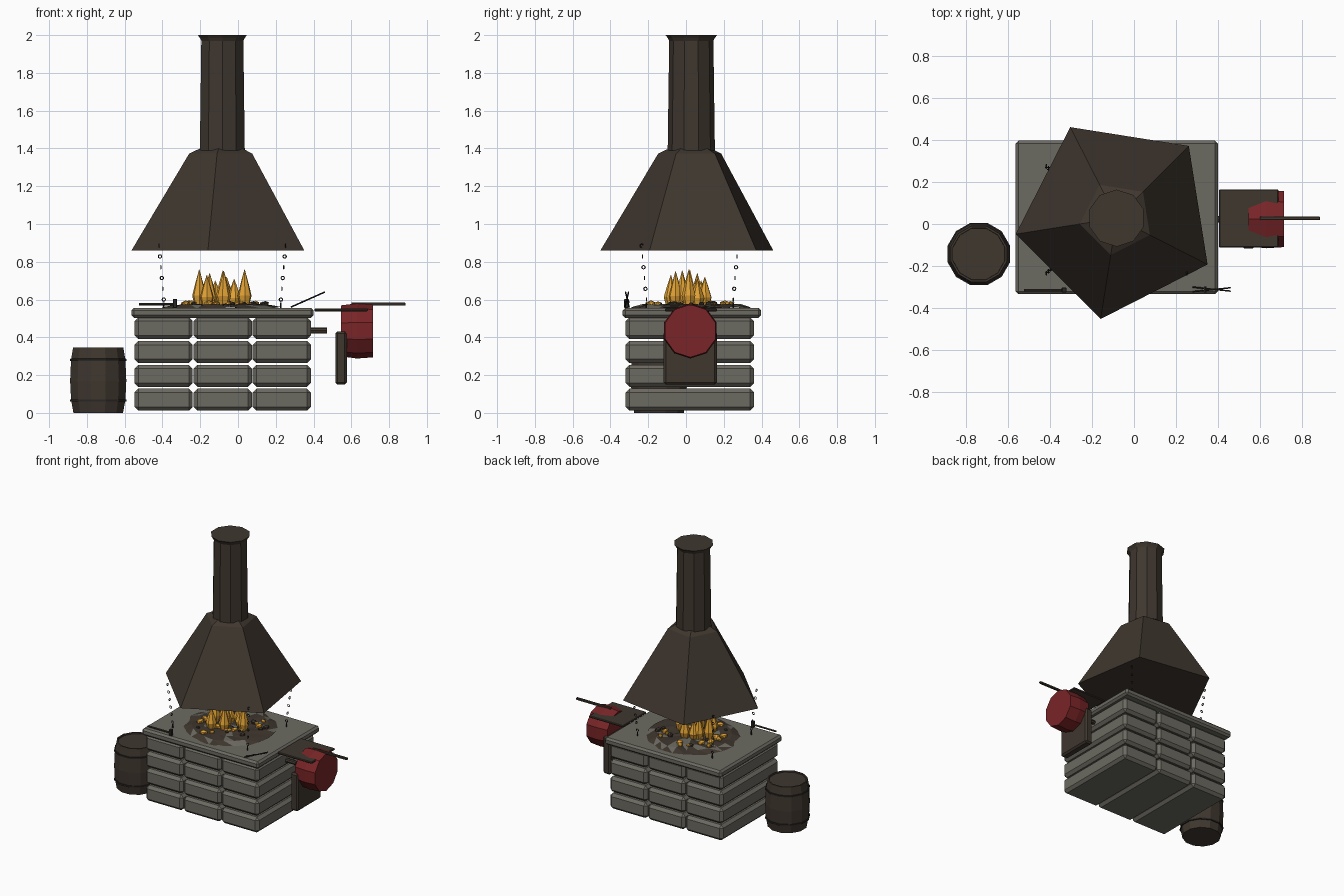
import bpy, bmesh, math, random
from mathutils import Matrix, Vector

random.seed(7)
if "Cube" in bpy.data.objects:
    bpy.data.objects.remove(bpy.data.objects["Cube"])


def material(name, r, g, b):
    m = bpy.data.materials.new(name)
    m.use_nodes = True
    m.diffuse_color = (r, g, b, 1)
    bsdf = next(n for n in m.node_tree.nodes if n.type == 'BSDF_PRINCIPLED')
    bsdf.inputs["Base Color"].default_value = (r, g, b, 1)
    return m


STONE = material("grey stone", 0.15, 0.145, 0.12)
BROWN = material("dark brown", 0.05, 0.038, 0.028)
IRON = material("black iron", 0.022, 0.02, 0.018)
RED = material("red leather", 0.19, 0.018, 0.02)
FLAME = material("fire orange", 0.75, 0.36, 0.035)


def finish(name, bm, *mats):
    bmesh.ops.recalc_face_normals(bm, faces=bm.faces)
    me = bpy.data.meshes.new(name)
    bm.to_mesh(me)
    bm.free()
    for m in mats:
        me.materials.append(m)
    ob = bpy.data.objects.new(name, me)
    bpy.context.collection.objects.link(ob)
    return ob


def box(name, lo, hi, mat, bevel=0):
    lo, hi = Vector(lo), Vector(hi)
    bm = bmesh.new()
    bmesh.ops.create_cube(bm, size=1, matrix=Matrix.Translation((lo + hi) / 2)
                          @ Matrix.Diagonal((*(hi - lo), 1)))
    if bevel:
        bmesh.ops.bevel(bm, geom=bm.edges[:], offset=bevel, segments=1,
                        affect='EDGES', profile=0.5)
    return finish(name, bm, mat)


def loft(name, rings, sides, centre, mat, phase=0, along_x=False):
    """Stack of regular polygons given as (height, radius), capped at both ends."""
    bm = bmesh.new()
    loops = []
    for h, r in rings:
        loop = []
        for i in range(sides):
            a = math.radians(phase) + math.tau * i / sides
            u, v = r * math.cos(a), r * math.sin(a)
            p = Vector((h, u, v)) if along_x else Vector((u, v, h))
            loop.append(bm.verts.new(p + Vector(centre)))
        loops.append(loop)
    for a, b in zip(loops, loops[1:]):
        for i in range(sides):
            j = (i + 1) % sides
            bm.faces.new((a[i], a[j], b[j], b[i]))
    bm.faces.new(loops[0])
    bm.faces.new(loops[-1])
    return finish(name, bm, mat)


def rod(name, a, b, radius, mat, sides=6):
    a, b = Vector(a), Vector(b)
    bm = bmesh.new()
    turn = (b - a).to_track_quat('Z', 'Y').to_matrix().to_4x4()
    bmesh.ops.create_cone(bm, cap_ends=True, segments=sides, radius1=radius,
                          radius2=radius, depth=(b - a).length,
                          matrix=Matrix.Translation((a + b) / 2) @ turn)
    return finish(name, bm, mat)


CX, CY = -0.083, 0.028

# Hearth: long stone blocks running front to back, with a slab on top
for row in range(4):
    for col in range(3):
        x, z = -0.548 + col * 0.313, 0.012 + row * 0.126
        box("hearth_block", (x, -0.32, z), (x + 0.308, 0.36, z + 0.116), STONE, 0.02)
box("hearth_slab", (-0.565, -0.335, 0.503), (0.4, 0.398, 0.556), STONE, 0.014)

# Hood and chimney
loft("hood", [(0.86, 0.487), (1.372, 0.178), (1.4, 0.12)], 5, (CX, CY, 0), BROWN, 117)
loft("chimney", [(1.39, 0.125), (1.97, 0.117), (1.985, 0.125), (2.0, 0.136)],
     10, (CX, CY, 0), BROWN, 18)

# Rough bed of coals with patches of ash
bm = bmesh.new()
N = 22
middle = bm.verts.new((CX, CY, 0.575))
loops = []
for r, z in ((0.09, 0.572), (0.18, 0.572), (0.26, 0.57), (0.32, 0.555)):
    loops.append([bm.verts.new((CX + r * math.cos(math.tau * i / N),
                                CY + r * math.sin(math.tau * i / N),
                                z + random.uniform(-0.006, 0.008))) for i in range(N)])
for i in range(N):
    j = (i + 1) % N
    bm.faces.new((middle, loops[0][i], loops[0][j]))
    for a, b in zip(loops, loops[1:]):
        bm.faces.new((a[i], b[i], b[j]))
        bm.faces.new((a[i], b[j], a[j]))
for f in bm.faces:
    f.material_index = 1 if random.random() < 0.22 else 0
finish("coal_bed", bm, BROWN, STONE)


def lumps(name, count, mat, reach, size):
    bm = bmesh.new()
    for i in range(count):
        a, r = random.uniform(0, math.tau), reach * math.sqrt(random.random())
        s = size * random.uniform(0.6, 1.2)
        place = Matrix.Translation((CX + r * math.cos(a), CY + r * math.sin(a), 0.578))
        bmesh.ops.create_icosphere(
            bm, subdivisions=1, radius=s,
            matrix=place @ Matrix.Rotation(a * 3, 4, 'Z') @ Matrix.Diagonal((1.2, 0.9, 0.7, 1)))
    finish(name, bm, mat)


lumps("embers", 26, FLAME, 0.24, 0.022)
lumps("coals", 16, BROWN, 0.25, 0.02)

# Flames: tapered teardrops
for x, y, top in ((-0.205, 0.02, 0.76), (-0.165, -0.08, 0.73), (-0.08, -0.02, 0.755),
                  (0.035, 0.015, 0.76), (-0.02, 0.06, 0.71), (-0.06, 0.1, 0.72),
                  (-0.12, 0.08, 0.7), (-0.075, -0.055, 0.75), (-0.15, 0.06, 0.74)):
    h = top - 0.57
    loft("flame", [(0.57, 0.026), (0.57 + h * 0.27, 0.038), (0.57 + h * 0.6, 0.022),
                   (top, 0.001)], 7, (x, y, 0), FLAME, random.uniform(0, 50))

# Four hanging chains, leaning inward towards the bottom
for sx in (-1, 1):
    for sy in (-1, 1):
        bm = bmesh.new()
        for k in range(6):
            lean = 0.335 - 0.005 * (5 - k)
            c = Vector((CX + sx * lean, 0.02 + sy * (lean - 0.08), 0.6 + 0.057 * k))
            turn = Matrix.Rotation(math.pi / 2 * (k % 2), 4, 'Z')
            loop = []
            for i in range(8):
                a = math.tau * i / 8
                ring = []
                for j in range(4):
                    b = math.tau * j / 4
                    r = 0.009 + 0.003 * math.cos(b)
                    p = Vector((r * math.cos(a), 0.003 * math.sin(b), r * math.sin(a)))
                    ring.append(bm.verts.new(c + turn @ p))
                loop.append(ring)
            for i in range(8):
                p, q = loop[i], loop[(i + 1) % 8]
                for j in range(4):
                    bm.faces.new((p[j], p[(j + 1) % 4], q[(j + 1) % 4], q[j]))
        finish("chain", bm, IRON)
        rod("chain_hook", (CX + sx * 0.31, 0.02 + sy * 0.23, 0.55),
            (CX + sx * 0.31, 0.02 + sy * 0.23, 0.585), 0.004, IRON)

# Bellows: boards, leather drum, nozzle and handle
box("bellows_top_board", (0.405, -0.112, 0.538), (0.688, 0.165, 0.552), BROWN, 0.004)
box("bellows_back_board", (0.515, -0.118, 0.15), (0.577, 0.163, 0.432), BROWN, 0.012)
loft("bellows_drum", [(0.545, 0.135), (0.63, 0.146), (0.715, 0.14)],
     10, (0, 0.023, 0.434), RED, 18, True)
rod("bellows_nozzle", (0.36, 0.023, 0.435), (0.47, 0.023, 0.435), 0.016, BROWN, 8)
box("bellows_handle", (0.6, 0.018, 0.568), (0.887, 0.036, 0.584), BROWN, 0.003)

# Barrel with recessed lid and two hoops
BARREL = (-0.74, -0.143, 0)
loft("barrel", [(0.0, 0.136), (0.07, 0.149), (0.17, 0.154), (0.28, 0.149), (0.345, 0.138),
                (0.345, 0.128), (0.336, 0.127)], 12, BARREL, BROWN, 15)
for z in (0.065, 0.28):
    loft("barrel_hoop", [(z - 0.006, 0.15), (z - 0.005, 0.154), (z + 0.006, 0.154),
                         (z + 0.007, 0.15)], 12, BARREL, IRON, 15)

# Hammer and tongs along the front edge
rod("hammer_handle", (-0.525, -0.315, 0.576), (-0.33, -0.315, 0.576), 0.007, BROWN)
box("hammer_head", (-0.345, -0.327, 0.556), (-0.322, -0.303, 0.603), IRON, 0.003)
for s in (-1, 1):
    rod("tongs_arm", (0.28, -0.312 - s * 0.011, 0.56), (0.46, -0.312 + s * 0.008, 0.64),
        0.004, IRON)
rod("tongs_pivot", (0.34, -0.326, 0.587), (0.34, -0.298, 0.587), 0.006, IRON)
